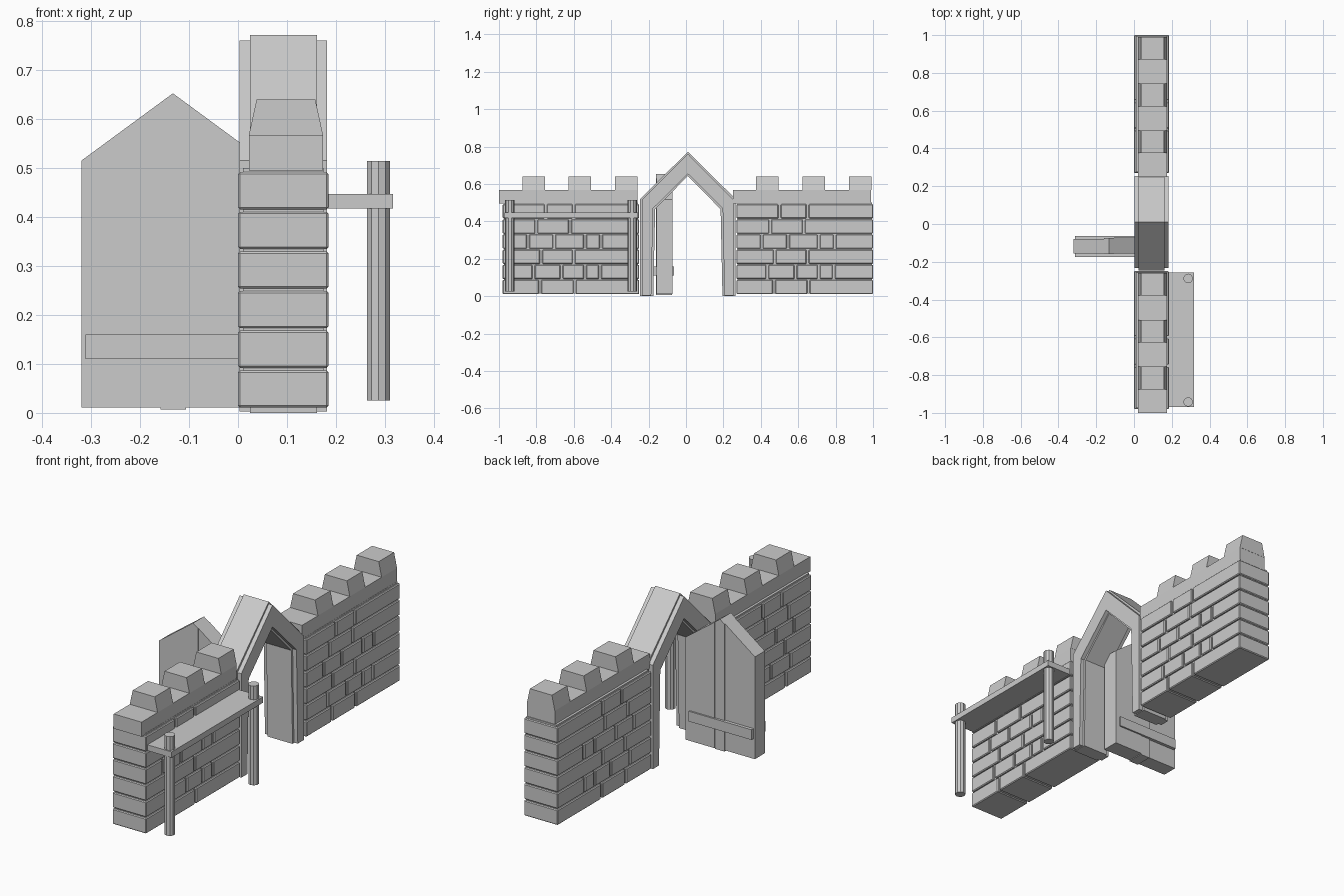
import bpy, bmesh
from mathutils import Vector

cube = bpy.data.objects.get("Cube")
if cube:
    bpy.data.objects.remove(cube, do_unlink=True)

stone = bpy.data.materials.new("plain_grey")
stone.use_nodes = True
GREY = (0.6, 0.6, 0.6, 1)
stone.diffuse_color = GREY
stone.node_tree.nodes["Principled BSDF"].inputs["Base Color"].default_value = GREY


def finish(name, bm):
    bmesh.ops.recalc_face_normals(bm, faces=bm.faces[:])
    mesh = bpy.data.meshes.new(name)
    bm.to_mesh(mesh)
    bm.free()
    mesh.materials.append(stone)
    obj = bpy.data.objects.new(name, mesh)
    bpy.context.collection.objects.link(obj)
    return obj


def add_box(bm, x, y, z, taper=0):
    """Box from (min, max) pairs; taper narrows the top along x."""
    verts = bmesh.ops.create_cube(bm, size=1)["verts"]
    for v in verts:
        top = v.co.z > 0
        px, py, pz = (r[int(c > 0)] for r, c in zip((x, y, z), v.co))
        if top:
            px += taper if v.co.x < 0 else -taper
        v.co = (px, py, pz)


def box(name, x, y, z):
    bm = bmesh.new()
    add_box(bm, x, y, z)
    return finish(name, bm)


def prism(name, points, direction):
    """Extrude a flat outline along a direction."""
    bm = bmesh.new()
    face = bm.faces.new([bm.verts.new(p) for p in points])
    new = bmesh.ops.extrude_face_region(bm, geom=[face])["geom"]
    bmesh.ops.translate(bm, vec=Vector(direction),
                        verts=[g for g in new if isinstance(g, bmesh.types.BMVert)])
    return finish(name, bm)


# Brick joints along the wall for each course, bottom to top
COURSES = [(0.20, 0.385),
           (0.165, 0.315, 0.44, 0.52),
           (0.205, 0.38),
           (0.135, 0.275, 0.44, 0.525),
           (0.18, 0.36),
           (0.23, 0.38)]
LENGTH, PITCH, GAP = 0.73, 0.081, 0.006


def wall(side, start):
    # Brick courses
    bm = bmesh.new()
    for row, joints in enumerate(COURSES):
        z = 0.011 + row * PITCH
        edges = (-GAP, *joints, LENGTH + GAP)
        for a, b in zip(edges, edges[1:]):
            add_box(bm, (0, 0.185), (start + a + GAP, start + b - GAP), (z, z + 0.076))
    bricks = finish(side + "_wall_bricks", bm)
    bevel = bricks.modifiers.new("worn_edges", "BEVEL")
    bevel.width, bevel.segments = 0.004, 1
    # Mortar core
    box(side + "_wall_core", (0.01, 0.175), (start + 0.006, start + LENGTH - 0.006), (0.015, 0.5))
    # Parapet with merlons
    low = start - 0.02
    bm = bmesh.new()
    add_box(bm, (0.022, 0.174), (low, low + 0.74), (0.495, 0.567))
    for i in range(3):
        y = low + 0.125 + i * 0.248
        add_box(bm, (0.022, 0.174), (y, y + 0.12), (0.567, 0.64), 0.016)
    finish(side + "_parapet", bm)


wall("front", -0.98)
wall("back", 0.27)


# Pointed arch: an inner rib with wider trim over it
def arch(name, x, inset, foot):
    c = 0.01
    outer = [(-0.255, foot), (-0.255, 0.52), (0, 0.772), (0.255, 0.52), (0.255, foot)]
    inner = [(0.185, foot), (0.175, 0.465), (0, 0.643), (-0.175, 0.465), (-0.185, foot)]

    def shift(p, s):
        y, z = p
        return (x[0], c + y + (s if y < 0 else -s if y > 0 else 0),
                z - s * (1.0 if z > 0.6 else 0.4 if z > 0.1 else 0))
    points = [shift(p, inset) for p in outer] + [shift(p, -inset) for p in inner]
    prism(name, points, (x[1] - x[0], 0, 0))


arch("arch_rib", (0.025, 0.161), 0, 0)
arch("arch_trim", (0.003, 0.182), 0.011, 0.003)


# Open door of three planks under a pointed top
APEX, SLOPE = -0.133, 0.735


def plank(name, x0, x1, front, back, foot):
    def top(x):
        return 0.653 - SLOPE * abs(x - APEX)
    xs = [x1, x0]
    if x0 < APEX < x1:
        xs.insert(1, APEX)
    points = [(x0, front, foot), (x1, front, foot)] + [(x, front, top(x)) for x in xs]
    prism(name, points, (0, back - front, 0))


plank("door_outer_plank", -0.32, -0.158, -0.157, -0.08, 0.011)
plank("door_middle_plank", -0.158, -0.106, -0.16, -0.075, 0.007)
plank("door_inner_plank", -0.106, 0.052, -0.157, -0.072, 0.011)
box("door_crossbar", (-0.312, 0.03), (-0.174, -0.064), (0.11, 0.16))

# Shelf on two posts beside the front wall
box("shelf_board", (0.17, 0.317), (-0.97, -0.257), (0.418, 0.447))
for label, y in (("outer", -0.942), ("inner", -0.288)):
    bm = bmesh.new()
    bmesh.ops.create_cone(bm, cap_ends=True, segments=10, radius1=0.025,
                          radius2=0.025, depth=0.49)
    bmesh.ops.translate(bm, verts=bm.verts[:], vec=(0.287, y, 0.27))
    post = finish(label + "_shelf_post", bm)
